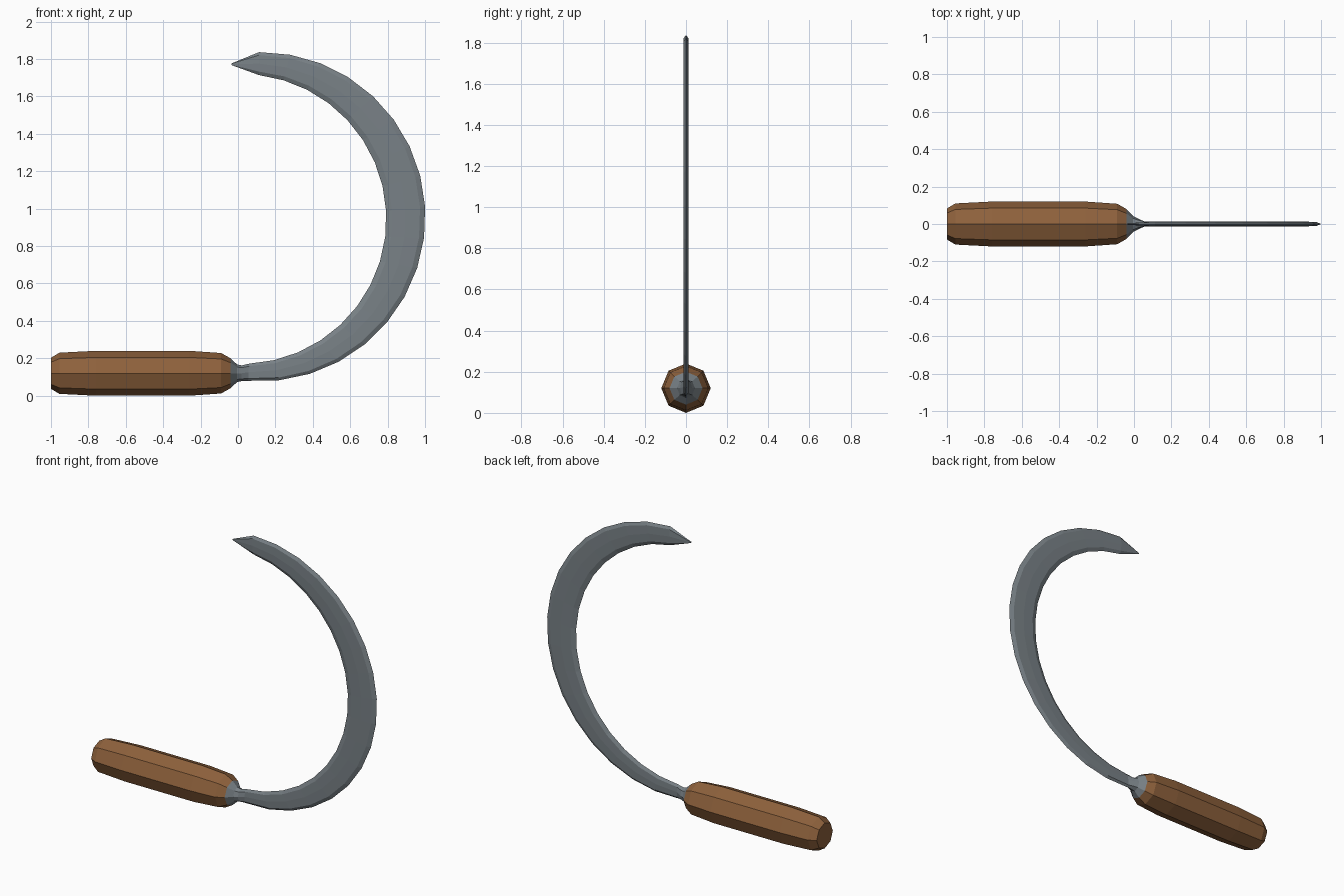
import bpy, bmesh
from math import sin, cos, radians

if "Cube" in bpy.data.objects:
    bpy.data.objects.remove(bpy.data.objects["Cube"])

ZC = 0.12  # height of the handle axis


def material(name, rgb):
    m = bpy.data.materials.new(name)
    m.diffuse_color = (*rgb, 1)
    m.use_nodes = True
    m.node_tree.nodes["Principled BSDF"].inputs["Base Color"].default_value = m.diffuse_color
    return m


def loft(name, rings, mat):
    """Skin a list of equal-sized rings and cap both ends."""
    bm = bmesh.new()
    loops = [[bm.verts.new(p) for p in ring] for ring in rings]
    n = len(loops[0])
    for a, b in zip(loops, loops[1:]):
        for i in range(n):
            j = (i + 1) % n
            bm.faces.new((a[i], a[j], b[j], b[i]))
    bm.faces.new(loops[0])
    bm.faces.new(loops[-1])
    bmesh.ops.recalc_face_normals(bm, faces=bm.faces)
    me = bpy.data.meshes.new(name)
    bm.to_mesh(me)
    bm.free()
    me.materials.append(mat)
    ob = bpy.data.objects.new(name, me)
    bpy.context.collection.objects.link(ob)
    return ob


def octagon(x, ry, rz):
    return [(x, ry * sin(radians(45 * k)), ZC - rz * cos(radians(45 * k))) for k in range(8)]


def blade_section(outer, inner, half):
    """Flat bevelled section running from the outer to the inner edge."""
    shape = [(0, 0), (.13, .85), (.5, 1), (.85, .85), (1, 0),
             (.85, -.85), (.5, -1), (.13, -.85)]
    (ox, oz), (ix, iz) = outer, inner
    return [(ox + (ix - ox) * t, w * half, oz + (iz - oz) * t) for t, w in shape]


def on_circle(cx, cz, r, deg):
    return cx + r * cos(radians(deg)), cz + r * sin(radians(deg))


wood = material("wood", (0.27, 0.12, 0.045))
steel = material("steel", (0.19, 0.22, 0.24))

# Octagonal wooden handle
profile = [(-1, .083), (-.955, .11), (-.76, .12), (-.26, .12), (-.09, .108), (-.04, .08)]
loft("handle", [octagon(x, r, r) for x, r in profile], wood)

# Collar flowing into the curved blade
rings = [octagon(-.04, .08, .08), octagon(-.005, .043, .047), octagon(.02, .03, .042)]
STEPS = 17
for i in range(STEPS + 1):
    t = i / STEPS
    outer = on_circle(.122, .957, .88, -94.4 + 185 * t)
    inner = on_circle(.018, .945, .775, -87 + 170 * t)
    rings.append(blade_section(outer, inner, .013))
rings.append(blade_section((-.036, 1.776), (-.036, 1.768), .004))
loft("blade", rings, steel)
